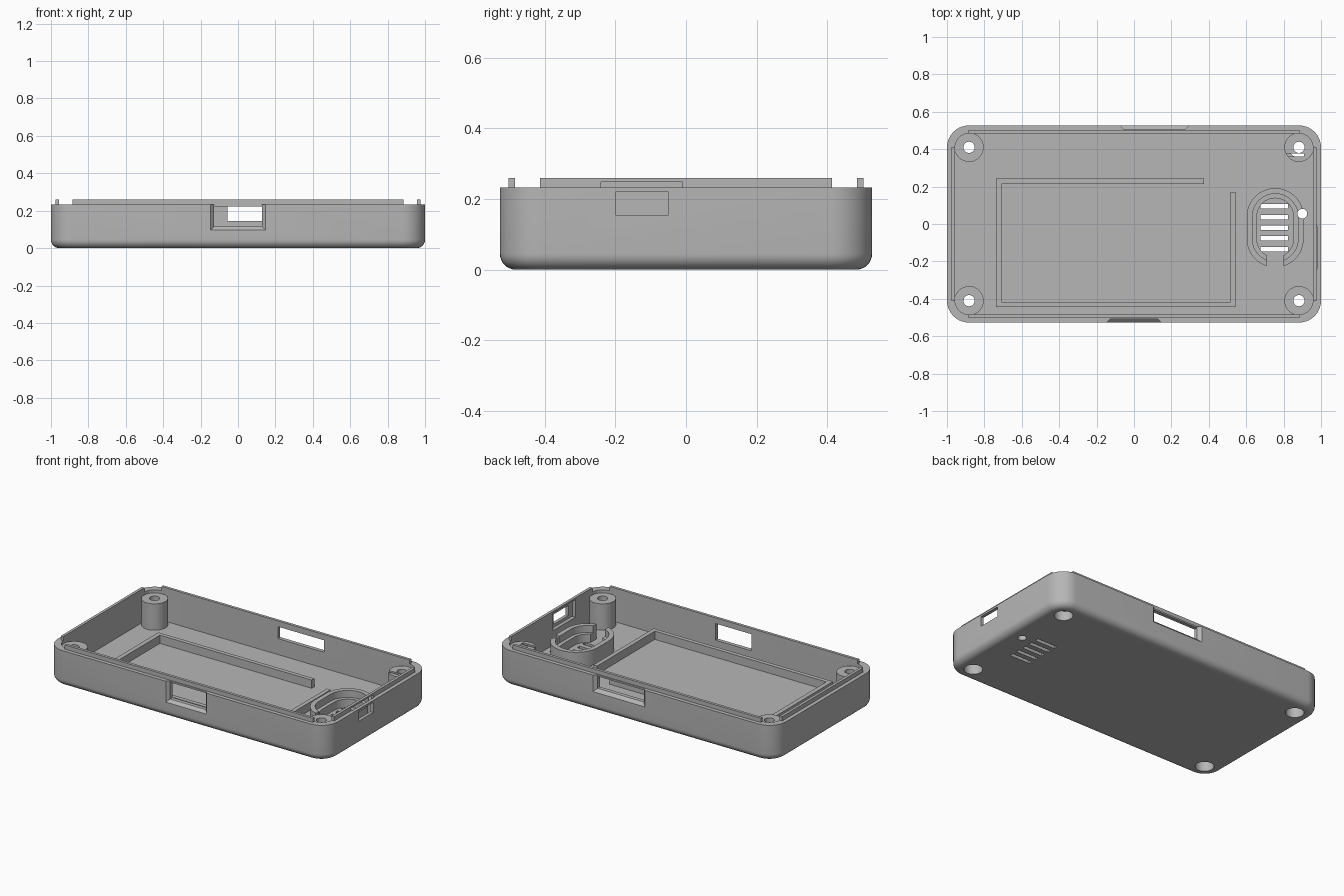
import bpy
import bmesh
from math import pi, cos, sin

cube = bpy.data.objects.get("Cube")
if cube:
    bpy.data.objects.remove(cube, do_unlink=True)

grey = bpy.data.materials.new("matte grey")
grey.use_nodes = True
grey.diffuse_color = (0.47, 0.47, 0.47, 1)
grey.node_tree.nodes["Principled BSDF"].inputs["Base Color"].default_value = grey.diffuse_color

HALF_X, HALF_Y, RIM, FLOOR, WALL, TOP = 1.0, 0.527, 0.232, 0.042, 0.043, 0.259
CORNER, FILLET = 0.118, 0.045
BOSS_X, BOSS_Y = 0.882, 0.41
VENT_X, VENT_Y = 0.755, -0.02


def make(name, bm):
    bmesh.ops.recalc_face_normals(bm, faces=bm.faces)
    mesh = bpy.data.meshes.new(name)
    bm.to_mesh(mesh)
    bm.free()
    mesh.materials.append(grey)
    ob = bpy.data.objects.new(name, mesh)
    bpy.context.collection.objects.link(ob)
    return ob


def loft(name, loops, closed=False):
    """Skin equal loops of points; cap both ends, or join last to first."""
    bm = bmesh.new()
    rings = [[bm.verts.new(p) for p in loop] for loop in loops]
    pairs = list(zip(rings, rings[1:]))
    if closed:
        pairs.append((rings[-1], rings[0]))
    else:
        bm.faces.new(rings[0])
        bm.faces.new(rings[-1])
    n = len(rings[0])
    for a, b in pairs:
        for i in range(n):
            j = (i + 1) % n
            bm.faces.new((a[i], a[j], b[j], b[i]))
    return make(name, bm)


def box(name, x0, x1, y0, y1, z0, z1):
    return loft(name, [[(x0, y0, z), (x1, y0, z), (x1, y1, z), (x0, y1, z)] for z in (z0, z1)])


def cylinder(name, x, y, r, z0, z1, n=48):
    return loft(name, [[(x + r * cos(2 * pi * i / n), y + r * sin(2 * pi * i / n), z)
                        for i in range(n)] for z in (z0, z1)])


def rounded(inset, z, steps=10):
    """Rounded rectangle outline of the case, pulled in by inset."""
    r = CORNER - inset
    pts = []
    for k, (sx, sy) in enumerate([(1, 1), (-1, 1), (-1, -1), (1, -1)]):
        for i in range(steps + 1):
            a = pi / 2 * (k + i / steps)
            pts.append((sx * (HALF_X - CORNER) + r * cos(a),
                        sy * (HALF_Y - CORNER) + r * sin(a), z))
    return pts


def cut(target, cutter):
    mod = target.modifiers.new("cut", "BOOLEAN")
    mod.operation = "DIFFERENCE"
    mod.solver = "EXACT"
    mod.object = cutter
    dg = bpy.context.evaluated_depsgraph_get()
    mesh = bpy.data.meshes.new_from_object(target.evaluated_get(dg))
    target.modifiers.clear()
    target.data = mesh


def discard(ob):
    bpy.data.objects.remove(ob, do_unlink=True)


# Tray shell with a rounded bottom edge
outline = []
for i in range(9):
    a = pi / 2 * i / 8
    outline.append(rounded(FILLET * (1 - sin(a)), FILLET * (1 - cos(a))))
outline += [rounded(0, RIM), rounded(WALL, RIM), rounded(WALL, FLOOR)]
shell = loft("tray_shell", outline)
parts = [shell]

# Locating lips on the rim, absent at the corners
IN_X, IN_Y, LIP = HALF_X - WALL, HALF_Y - WALL, 0.018
lips = {}
for s, side, end in ((1, "left", "back"), (-1, "right", "front")):
    x = sorted((s * IN_X, s * (IN_X + LIP)))
    y = sorted((s * IN_Y, s * (IN_Y + LIP)))
    lips[side] = box(side + "_lip", *x, -0.413, 0.413, RIM - 0.01, TOP)
    lips[end] = box(end + "_lip", -0.885, 0.885, *y, RIM - 0.01, TOP)
parts += lips.values()

# Screw bosses with a through hole and a counterbore from below
for sx in (-1, 1):
    for sy in (-1, 1):
        x, y = sx * BOSS_X, sy * BOSS_Y
        boss = cylinder("screw_boss", x, y, 0.078, 0.02, 0.212)
        for r, top in ((0.055, 0.12), (0.03, 0.4)):
            tool = cylinder("hole_cutter", x, y, r, -0.1, top)
            cut(boss, tool)
            cut(shell, tool)
            discard(tool)
        if sx > 0 and sy > 0:
            tool = box("slit_cutter", 0.81, 0.91, 0.36, 0.378, 0.06, 0.4)
            cut(boss, tool)
            discard(tool)
        parts.append(boss)

# Low ribs that frame the battery bay
for name, x0, x1, y0, y1 in (
        ("bay_side_rib", -0.737, -0.708, -0.445, 0.242),
        ("bay_back_rib", -0.71, 0.375, 0.215, 0.242),
        ("bay_front_rib", -0.71, 0.542, -0.445, -0.418),
        ("bay_inner_rib", 0.515, 0.542, -0.42, 0.17)):
    parts.append(box(name, x0, x1, y0, y1, FLOOR - 0.01, 0.095))


# Oval speaker seat: tall outer wall and a lower inner ledge, open at the front
def oval(r, z, straight=0.06, n=24):
    pts = []
    for k, s in ((0, 1), (1, -1)):
        for i in range(n + 1):
            a = pi * (k + i / n)
            pts.append((VENT_X + r * cos(a), VENT_Y + s * straight + r * sin(a), z))
    return pts


seat = []
for name, outer, inner, top in (("speaker_wall", 0.152, 0.122, 0.14),
                                ("speaker_ledge", 0.124, 0.098, 0.095)):
    low = FLOOR - 0.01
    seat.append(loft(name, [oval(outer, low), oval(outer, top), oval(inner, top),
                            oval(inner, low)], closed=True))
gap = box("gap_cutter", VENT_X - 0.043, VENT_X + 0.043, -0.3, -0.1, 0, 0.3)
pin = cylinder("pinhole_cutter", 0.9, 0.055, 0.026, -0.1, 0.3, 32)
for ob in seat:
    cut(ob, gap)
    cut(ob, pin)
cut(shell, pin)
discard(gap)
discard(pin)
parts += seat

# Vent slots through the floor
for i in range(-2, 3):
    y = VENT_Y + i * 0.057
    tool = box("vent_cutter", 0.677, 0.823, y - 0.012, y + 0.012, -0.1, 0.1)
    cut(shell, tool)
    discard(tool)


# Port openings with a flared recess that runs out at the rim
def port(x0, x1, z0, sy, flare):
    outer, inner = sy * (HALF_Y + 0.002), sy * (HALF_Y - 0.018)
    loops = []
    for y, f in ((outer, flare), (inner, 0)):
        loops.append([(x0 - f, y, z0 - f), (x1 + f, y, z0 - f), (x1 + f, y, 0.3), (x0 - f, y, 0.3)])
    recess = loft("recess_cutter", loops)
    hole = box("port_cutter", x0, x1, *sorted((sy * 0.45, sy * 0.6)), z0, 0.222)
    for tool in (recess, hole):
        cut(shell, tool)
        discard(tool)


port(-0.128, 0.128, 0.115, -1, 0.02)
port(-0.055, 0.275, 0.145, 1, 0.022)

# Switch window in the side wall with a pocket behind it
window = box("window_cutter", 0.9, 1.1, -0.2, -0.05, 0.155, 0.22)
pocket = box("pocket_cutter", 0.93, 0.979, -0.24, -0.01, 0.135, 0.248)
for tool in (window, pocket):
    cut(shell, tool)
cut(lips["left"], pocket)
discard(window)
discard(pocket)

# Smooth the rounded surfaces and keep the edges crisp
bpy.ops.object.select_all(action="DESELECT")
for ob in parts:
    ob.select_set(True)
bpy.context.view_layer.objects.active = shell
bpy.ops.object.shade_smooth_by_angle()
